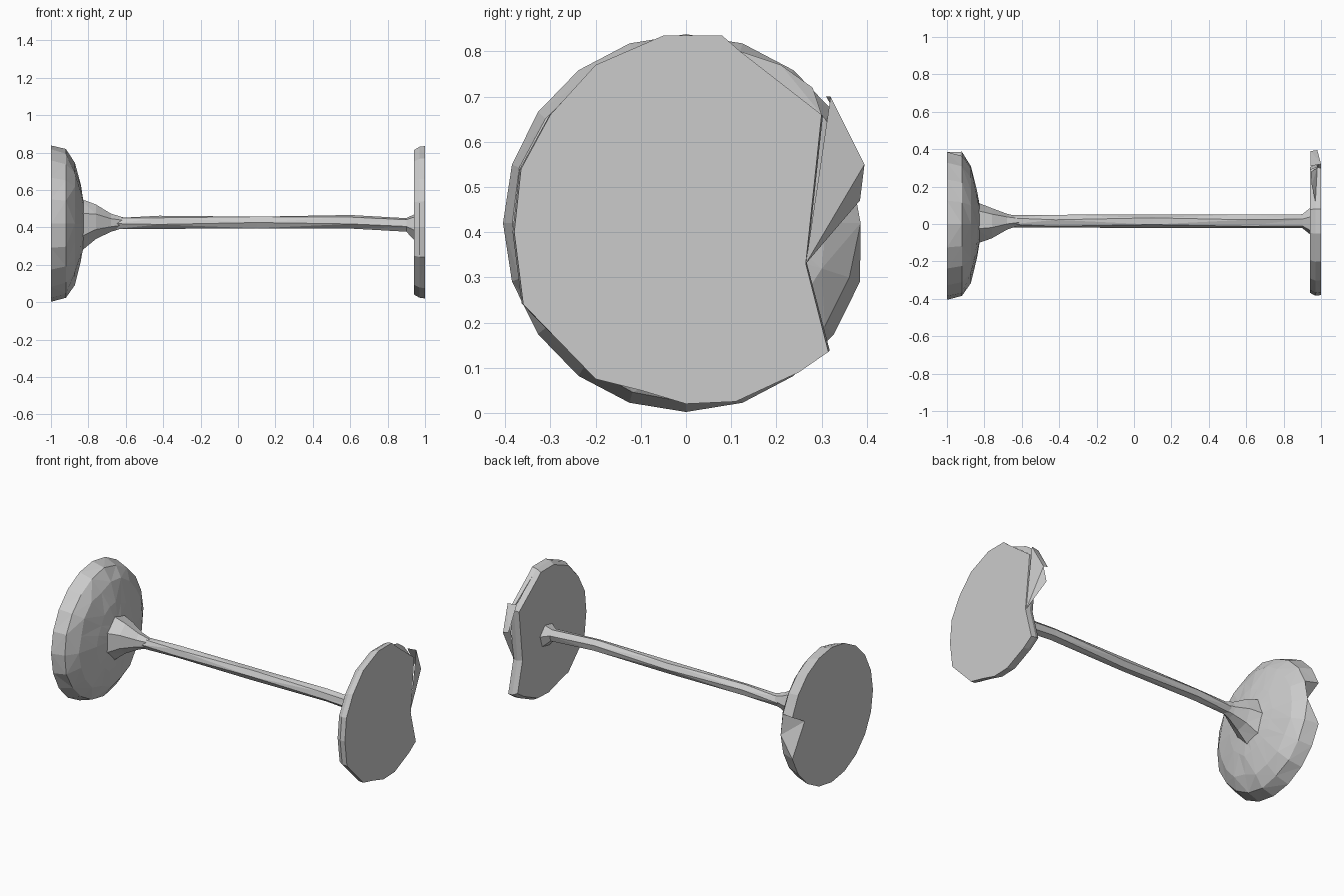
import bpy, bmesh, random
from math import cos, sin, tau

if "Cube" in bpy.data.objects:
    bpy.data.objects.remove(bpy.data.objects["Cube"])

random.seed(4)
CZ = 0.42


def finish(name, bm):
    bmesh.ops.recalc_face_normals(bm, faces=bm.faces)
    bmesh.ops.triangulate(bm, faces=[f for f in bm.faces if len(f.verts) > 3])
    me = bpy.data.meshes.new(name)
    bm.to_mesh(me)
    bm.free()
    ob = bpy.data.objects.new(name, me)
    bpy.context.collection.objects.link(ob)
    return ob


def loft(name, rings, cap_start=True, cap_end=True):
    """Join equal-length rings of points with flat faces."""
    bm = bmesh.new()
    vs = [[bm.verts.new(p) for p in r] for r in rings]
    n = len(rings[0])
    for a, b in zip(vs, vs[1:]):
        for i in range(n):
            j = (i + 1) % n
            bm.faces.new((a[i], a[j], b[j], b[i]))
    if cap_start:
        bm.faces.new(vs[0])
    if cap_end:
        bm.faces.new(vs[-1])
    return finish(name, bm)


def ring(x, ry, rz, n, y=0.0, z=CZ, turn=0.0, jitter=0.0):
    pts = []
    for i in range(n):
        a = tau * (i + turn) / n
        k = 1 - random.uniform(0, jitter)
        pts.append((x, y + ry * k * cos(a), z + rz * k * sin(a)))
    return pts


# domed left disc, with one dented rim corner on its flat face
N = 20
rings = [ring(-1.0, 0.405, 0.418, N),
         ring(-0.92, 0.39, 0.40, N, jitter=0.03),
         ring(-0.872, 0.325, 0.335, N, jitter=0.10),
         ring(-0.84, 0.19, 0.21, N, jitter=0.12),
         ring(-0.825, 0.10, 0.12, N, jitter=0.1)]
rings[0][0] = (-1.0, 0.265, 0.48)
loft("domed_disc", rings)

# flared neck between the domed disc and the bar
loft("neck", [ring(-0.85, 0.12, 0.15, 7, z=0.41),
              ring(-0.76, 0.085, 0.095, 7, z=0.43),
              ring(-0.68, 0.045, 0.05, 7, y=0.01, z=0.425),
              ring(-0.60, 0.02, 0.025, 7, y=0.015, z=0.425)])

# slim faceted bar
loft("bar", [ring(x, r, r, 6, y=0.015, z=z, turn=t) for x, r, z, t in (
    (-0.66, 0.034, 0.42, 0.0), (-0.42, 0.036, 0.427, 0.3),
    (0.1, 0.036, 0.426, 0.0), (0.6, 0.037, 0.43, 0.3),
    (0.90, 0.038, 0.413, 0.2), (0.945, 0.075, 0.40, 0.2))])

# thin right disc with a wedge missing from its rear side
outline = [(0.08, 0.835), (-0.05, 0.835), (-0.20, 0.77), (-0.30, 0.66),
           (-0.365, 0.54), (-0.38, 0.40), (-0.36, 0.24), (-0.20, 0.075),
           (-0.10, 0.05), (0.0, 0.02), (0.11, 0.025), (0.25, 0.09),
           (0.315, 0.135), (0.265, 0.33), (0.30, 0.66), (0.12, 0.80)]
loft("thin_disc", [[(0.942, y * 0.97, CZ + (z - CZ) * 0.95) for y, z in outline],
                   [(0.97, y * 1.01, CZ + (z - CZ) * 0.99) for y, z in outline],
                   [(1.0, y, z) for y, z in outline]])

# loose rim flaps beside the missing wedge
bm = bmesh.new()
for pts in (((0.995, 0.265, 0.33), (1.0, 0.32, 0.70), (0.98, 0.395, 0.55), (0.95, 0.385, 0.47)),
            ((1.0, 0.32, 0.70), (0.945, 0.31, 0.70), (0.945, 0.39, 0.56), (0.98, 0.395, 0.55)),
            ((0.97, 0.12, 0.80), (0.95, 0.21, 0.77), (0.945, 0.28, 0.72), (0.98, 0.30, 0.66))):
    bm.faces.new([bm.verts.new(p) for p in pts])
finish("rim_flaps", bm)
